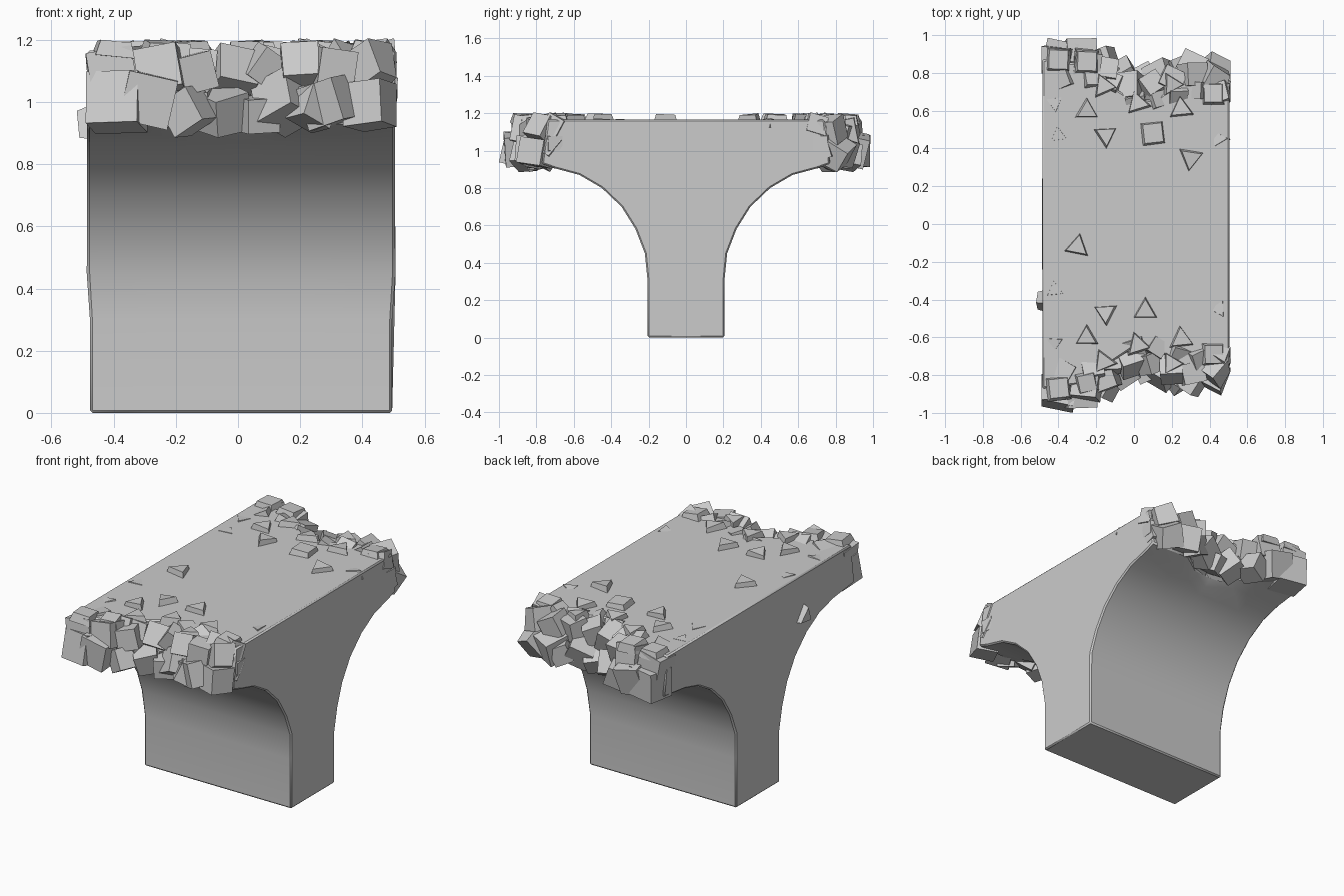
import bpy, bmesh, random
from math import radians, pi
from mathutils import Matrix, Vector, Euler

if "Cube" in bpy.data.objects:
    bpy.data.objects.remove(bpy.data.objects["Cube"], do_unlink=True)

random.seed(7)
TOP = 1.165

stone = bpy.data.materials.new("grey stone")
stone.use_nodes = True
GREY = (0.6, 0.6, 0.6, 1)
stone.diffuse_color = GREY
stone.node_tree.nodes["Principled BSDF"].inputs["Base Color"].default_value = GREY


def finish(bm, name):
    bmesh.ops.recalc_face_normals(bm, faces=bm.faces)
    mesh = bpy.data.meshes.new(name)
    bm.to_mesh(mesh)
    bm.free()
    mesh.materials.append(stone)
    obj = bpy.data.objects.new(name, mesh)
    bpy.context.collection.objects.link(obj)
    return obj


def reach(x, stations):
    """Linear interpolation through (x, y) stations."""
    for (x0, y0), (x1, y1) in zip(stations, stations[1:]):
        if x <= x1:
            t = max(0, (x - x0) / (x1 - x0))
            return y0 + t * (y1 - y0)
    return stations[-1][1]


# Pier body: arch profile lofted across x, with broken ends of varying length
ARCH = [(0.205, 0), (0.205, 0.3), (0.22, 0.45), (0.27, 0.58),
        (0.345, 0.7), (0.45, 0.8), (0.57, 0.87)]
BREAK = [(-0.485, 0.9), (-0.3, 0.88), (-0.15, 0.78), (0, 0.68),
         (0.12, 0.69), (0.25, 0.78), (0.505, 0.77)]
OUTER = [(-0.485, 0.99), (-0.27, 0.98), (-0.15, 0.92), (0, 0.82),
         (0.12, 0.84), (0.25, 0.89), (0.36, 0.9), (0.505, 0.86)]

bm = bmesh.new()
loops = []
for x, end in BREAK:
    half = ARCH + [(0.7, 0.905)] if end > 0.7 else ARCH + [(0.63, 0.89)]
    half = half + [(end, 0.93), (end - 0.03, TOP)]
    ring = half + [(-y, z) for y, z in reversed(half)]
    loops.append([bm.verts.new((x if z > 0.35 else x * 0.982, y, z)) for y, z in ring])
for a, b in zip(loops, loops[1:]):
    for i in range(len(a)):
        j = (i + 1) % len(a)
        bm.faces.new((a[i], a[j], b[j], b[i]))
bm.faces.new(loops[0])
bm.faces.new(loops[-1])
body = finish(bm, "pier_body")
bevel = body.modifiers.new("worn_edges", "BEVEL")
bevel.width = 0.008
bevel.segments = 1
bevel.angle_limit = radians(60)
bpy.context.view_layer.objects.active = body
body.select_set(True)
bpy.ops.object.shade_smooth_by_angle(angle=radians(35))
body.select_set(False)


def add_rock(bm, centre, size, tilt):
    """Rough cube, kept inside the overall bounds of the broken edge."""
    rot = Euler([random.uniform(-tilt, tilt) for _ in range(3)]).to_matrix().to_4x4()
    scale = Matrix.Diagonal((size, size * random.uniform(0.9, 1.1), size, 1))
    made = bmesh.ops.create_cube(bm, size=1, matrix=Matrix.Translation(centre) @ rot @ scale)
    for v in made["verts"]:
        v.co.x = min(max(v.co.x, -0.49), 0.51)
        v.co.y = min(max(v.co.y, -1), 1)
        v.co.z = min(max(v.co.z, 0.885), 1.205)


# Broken masonry on both ends: (x, z, size)
RUBBLE = [(-0.41, 1.09, 0.15), (-0.39, 1.0, 0.17), (-0.29, 1.01, 0.16),
          (-0.25, 1.1, 0.14), (-0.16, 0.97, 0.12), (-0.15, 1.09, 0.12),
          (-0.05, 0.97, 0.13), (-0.02, 1.09, 0.13), (0.06, 0.96, 0.11),
          (0.09, 1.11, 0.11), (0.15, 1.0, 0.14), (0.2, 1.11, 0.12),
          (0.24, 0.98, 0.11), (0.3, 1.0, 0.14), (0.31, 1.11, 0.12),
          (0.43, 0.99, 0.14), (0.43, 1.11, 0.13)]
for name, side in (("front_rubble", -1), ("back_rubble", 1)):
    bm = bmesh.new()
    for x, z, size in RUBBLE:
        depth = reach(x, OUTER) - size * 0.56 - (0.04 if z > 1.05 else 0)
        add_rock(bm, Vector((x, side * depth, z)), size, 0.25 if x < -0.2 else 0.6)
        # smaller block behind, filling the joint
        add_rock(bm, Vector((x + 0.03, side * (depth - 0.08), z + 0.02)), size * 0.8, 0.6)
    finish(bm, name)


def add_chip(bm, centre, radius, turn, sides, rot=Matrix()):
    """Low tapered stone with a slightly sloping top."""
    lean = Euler((random.uniform(-0.12, 0.12), random.uniform(-0.12, 0.12), turn))
    bmesh.ops.create_cone(bm, cap_ends=True, segments=sides, radius1=radius,
                          radius2=radius * 0.78, depth=0.05,
                          matrix=Matrix.Translation(centre) @ rot @ lean.to_matrix().to_4x4())


# Loose stones on the deck: (x, y, radius, turn, sides)
SHARED = [(-0.25, 0.6, 0.075, 0.0, 3), (-0.15, 0.47, 0.075, 3.2, 3),
          (0.25, 0.61, 0.08, 0.1, 3), (0.02, 0.64, 0.08, 0.3, 3),
          (0.42, 0.69, 0.085, 0.8, 4), (0.2, 0.74, 0.075, 0.5, 3),
          (-0.16, 0.73, 0.08, 0.4, 3)]
SINGLE = [(0.1, 0.48, 0.09, 0.9, 4), (0.3, 0.35, 0.08, 0.9, 3),
          (0.06, -0.46, 0.08, 0.0, 3), (-0.3, -0.12, 0.08, 1.9, 3),
          (-0.4, 0.87, 0.09, 0.75, 4), (-0.25, 0.86, 0.09, 0.75, 4),
          (-0.4, -0.87, 0.09, 0.9, 4), (-0.25, -0.84, 0.08, 1.0, 4)]
bm = bmesh.new()
for x, y, r, turn, n in SINGLE + SHARED + [(x, -y, r, t, n) for x, y, r, t, n in SHARED]:
    add_chip(bm, Vector((x, y, TOP + 0.004)), r, turn, n)
finish(bm, "deck_stones")

# Thin slivers of stone barely breaking the deck near the edges
bm = bmesh.new()
for x, y in ((-0.42, 0.64), (-0.4, 0.47), (-0.42, -0.35), (-0.42, -0.63),
             (0.45, 0.45), (0.45, -0.45)):
    add_chip(bm, Vector((x, y, TOP - 0.022)), 0.06, random.uniform(0, 6), 3)
finish(bm, "deck_slivers")

# Stones poking out of the side walls
bm = bmesh.new()
add_chip(bm, Vector((-0.488, -0.41, 0.92)), 0.07, 0.4, 3, Matrix.Rotation(-pi / 2, 4, "Y"))
for y in (-0.7, 0.72):
    add_chip(bm, Vector((0.484, y, 1.04)), 0.07, 0.8, 4, Matrix.Rotation(pi / 2, 4, "Y"))
finish(bm, "side_stones")
